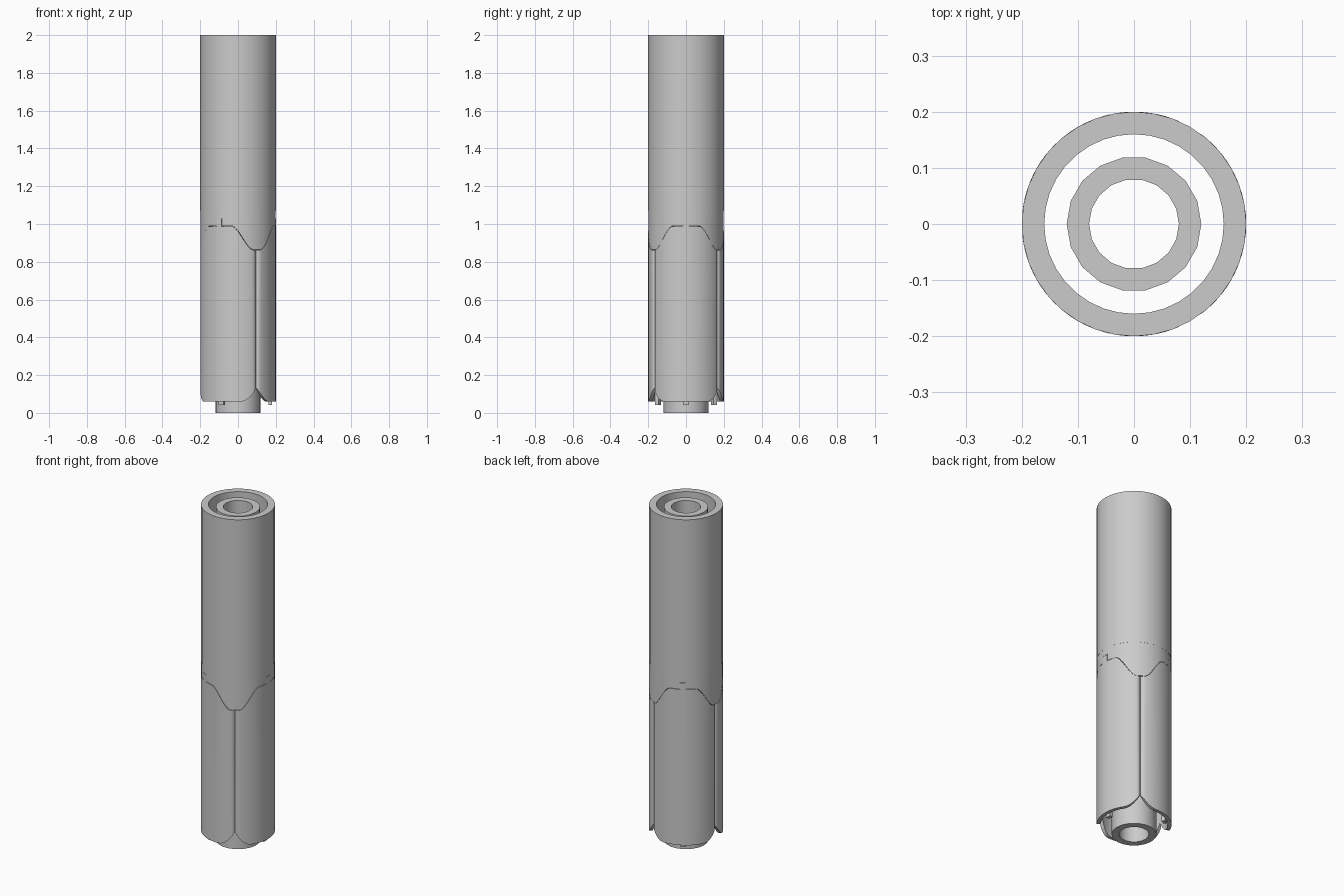
import bpy, bmesh, math

if "Cube" in bpy.data.objects:
    bpy.data.objects.remove(bpy.data.objects["Cube"])

grey = bpy.data.materials.new("plain_grey")
grey.diffuse_color = (0.6, 0.6, 0.6, 1)
grey.use_nodes = True
grey.node_tree.nodes["Principled BSDF"].inputs["Base Color"].default_value = grey.diffuse_color


def finish(name, bm):
    bmesh.ops.recalc_face_normals(bm, faces=bm.faces)
    me = bpy.data.meshes.new(name)
    bm.to_mesh(me)
    bm.free()
    me.materials.append(grey)
    ob = bpy.data.objects.new(name, me)
    bpy.context.collection.objects.link(ob)
    bpy.ops.object.select_all(action='DESELECT')
    ob.select_set(True)
    bpy.context.view_layer.objects.active = ob
    bpy.ops.object.shade_smooth_by_angle(angle=math.radians(35))
    return ob


def plate(name, columns, closed=False):
    """Curved wall; each column is (angle in degrees, inner r, outer r, bottom z, top z)."""
    bm = bmesh.new()
    rings = []
    for a, ri, ro, z0, z1 in columns:
        c, s = math.cos(math.radians(a)), math.sin(math.radians(a))
        rings.append([bm.verts.new((r * c, r * s, z))
                      for r, z in ((ri, z0), (ro, z0), (ro, z1), (ri, z1))])
    n = len(rings)
    for i in range(n if closed else n - 1):
        p, q = rings[i], rings[(i + 1) % n]
        for k in range(4):
            m = (k + 1) % 4
            bm.faces.new((p[k], q[k], q[m], p[m]))
    if not closed:
        bm.faces.new(rings[0])
        bm.faces.new(rings[-1][::-1])
    return finish(name, bm)


def tube(name, ri, ro, z0, z1, n):
    return plate(name, [(360 * i / n, ri, ro, z0, z1) for i in range(n)], True)


# Offsets from a petal's middle; the doubled ones make the locking tab's upright sides
TAB = 4.5
offsets = [-60, -58, -56, -53, -50, -46, -42, -38, -34, -30, -26, -22, -16, -10,
           -TAB - 0.01, -TAB, 0]
offsets += [-u for u in reversed(offsets[:-1])]


def scallop(u):
    u = abs(u)
    if u <= TAB:
        return 1.03
    t = min(max((u - 20) / 34, 0), 1)
    return 0.99 - 0.125 * t * t * (3 - 2 * t)


def petal_foot(u):
    return 0.06 + 0.075 * max(0, (abs(u) - 34) / 26) ** 2


def petal_radius(u):
    # edges round inwards towards the seam
    return 0.2 - 0.012 * max(0, (abs(u) - 54) / 6) ** 2


# Inner and upper tubes
tube("inner_tube", 0.08, 0.12, 0, 1.985, 18)
tube("upper_sleeve", 0.16, 0.2, 1.07, 2, 36)

# Scalloped collar that the petals lock into
plate("scalloped_collar", [(c + u, 0.165, 0.199, scallop(u), 1.07)
                           for c in (0, 120, 240) for u in offsets[:-1]], True)

# Three petals, each with a small foot tab inside the lower rim
for i, c in enumerate((0, 120, 240)):
    plate(f"petal_{i + 1}", [(c + u * 0.996, 0.18, petal_radius(u), petal_foot(u), scallop(u) - 0.002)
                             for u in offsets])
    plate(f"foot_tab_{i + 1}", [(c + u, 0.162, 0.181, 0.042, 0.11) for u in (-5, 0, 5)])
